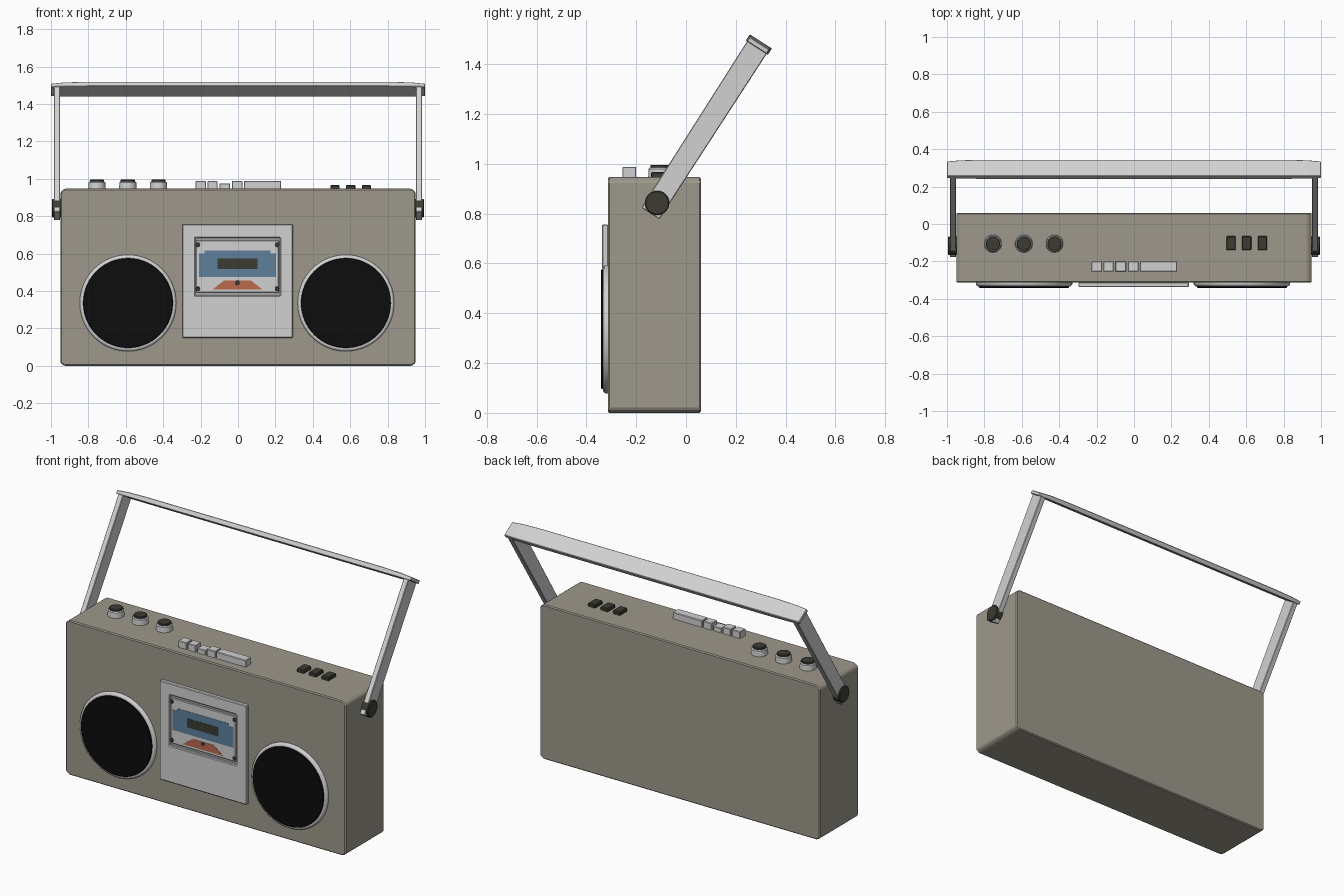
import bpy, bmesh, math
from mathutils import Matrix, Vector

if "Cube" in bpy.data.objects:
    bpy.data.objects.remove(bpy.data.objects["Cube"])


def mat(name, r, g, b):
    m = bpy.data.materials.new(name)
    m.diffuse_color = (r, g, b, 1)
    m.use_nodes = True
    m.node_tree.nodes["Principled BSDF"].inputs["Base Color"].default_value = m.diffuse_color
    return m


TAUPE = mat("taupe_casing", 0.34, 0.315, 0.26)
SILVER = mat("silver_plastic", 0.64, 0.64, 0.65)
GREY = mat("mid_grey", 0.36, 0.36, 0.37)
DARK = mat("charcoal", 0.045, 0.045, 0.034)
BLACK = mat("speaker_black", 0.004, 0.004, 0.004)
BLUE = mat("label_blue", 0.11, 0.22, 0.34)
ORANGE = mat("label_orange", 0.50, 0.14, 0.075)


def add(name, bm, material, bevel=0, segments=1, smooth=False):
    bmesh.ops.recalc_face_normals(bm, faces=bm.faces)
    me = bpy.data.meshes.new(name)
    bm.to_mesh(me)
    bm.free()
    ob = bpy.data.objects.new(name, me)
    bpy.context.collection.objects.link(ob)
    me.materials.append(material)
    if bevel:
        b = ob.modifiers.new("bevel", 'BEVEL')
        b.width, b.segments, b.limit_method = bevel, segments, 'ANGLE'
    if smooth:
        bpy.context.view_layer.objects.active = ob
        ob.select_set(True)
        bpy.ops.object.shade_smooth_by_angle(angle=math.radians(35))
        ob.select_set(False)
    return ob


def box(name, x, y, z, material, bevel=0):
    """Box given by its (low, high) ranges."""
    bm = bmesh.new()
    bmesh.ops.create_cube(bm, size=1)
    for v in bm.verts:
        v.co = [r[0] if c < 0 else r[1] for r, c in zip((x, y, z), v.co)]
    return add(name, bm, material, bevel)


def plate(name, points, y0, y1, material, bevel=0):
    """Outline in x, z extruded along y."""
    bm = bmesh.new()
    f = bm.faces.new([bm.verts.new((x, y0, z)) for x, z in points])
    ext = bmesh.ops.extrude_face_region(bm, geom=[f])["geom"]
    bmesh.ops.translate(bm, vec=(0, y1 - y0, 0),
                        verts=[v for v in ext if isinstance(v, bmesh.types.BMVert)])
    return add(name, bm, material, bevel)


def lathe(name, profile, centre, axis, material, steps=48):
    """Profile of (radius, height) spun round an axis."""
    bm = bmesh.new()
    vs = [bm.verts.new((r, 0, h)) for r, h in profile]
    es = [bm.edges.new(p) for p in zip(vs, vs[1:])]
    bmesh.ops.spin(bm, geom=vs + es, cent=(0, 0, 0), axis=(0, 0, 1),
                   angle=math.tau, steps=steps)
    bmesh.ops.remove_doubles(bm, verts=bm.verts, dist=1e-5)
    rot = Vector((0, 0, 1)).rotation_difference(Vector(axis)).to_matrix().to_4x4()
    bmesh.ops.transform(bm, matrix=Matrix.Translation(centre) @ rot, verts=bm.verts)
    return add(name, bm, material, smooth=True)


def disc(name, r, h, centre, axis, material, edge=0.004, steps=32):
    return lathe(name, [(0, 0), (r, 0), (r, h - edge), (r - edge, h), (0, h)],
                 centre, axis, material, steps)


# Casing with clipped corners
c, w, top = 0.022, 0.95, 0.947
plate("casing", [(-w + c, 0), (w - c, 0), (w, c * 0.7), (w, top - c * 0.8), (w - c, top),
                 (-w + c, top), (-w, top - c * 0.8), (-w, c * 0.7)],
      -0.314, 0.06, TAUPE, 0.006)

# Speakers
FRONT = (0, -1, 0)
for side, x in (("left", -0.588), ("right", 0.577)):
    lathe(side + "_speaker_ring",
          [(0.23, 0), (0.258, 0), (0.258, 0.010), (0.254, 0.017), (0.247, 0.021),
           (0.236, 0.021), (0.23, 0.018)], (x, -0.312, 0.336), FRONT, SILVER, 64)
    disc(side + "_speaker_grille", 0.24, 0.03, (x, -0.312, 0.336), FRONT, BLACK, 0.003, 64)

# Front panel with a recess for the cassette
panel = box("front_panel", (-0.297, 0.293), (-0.337, -0.312), (0.15, 0.757), SILVER)
cutter = box("recess_cutter", (-0.228, 0.226), (-0.40, -0.322), (0.374, 0.686), SILVER)
cutter.hide_render = True
cutter.hide_viewport = True
cut = panel.modifiers.new("recess", 'BOOLEAN')
cut.operation, cut.object, cut.solver = 'DIFFERENCE', cutter, 'EXACT'
edge = panel.modifiers.new("bevel", 'BEVEL')
edge.width, edge.segments, edge.limit_method = 0.004, 1, 'ANGLE'
box("recess_floor", (-0.227, 0.225), (-0.324, -0.321), (0.375, 0.685), GREY)

# Cassette with its labels and screws
box("cassette", (-0.224, 0.218), (-0.334, -0.323), (0.392, 0.670), SILVER, 0.003)
X0 = -0.003


def label(name, half, y, material):
    pts = [(X0 + x, z) for x, z in half] + [(X0 - x, z) for x, z in reversed(half)]
    plate(name, pts, -0.333, y, material)


label("cassette_label", [(0.206, 0.476), (0.206, 0.60), (0.177, 0.60), (0.177, 0.616)],
      -0.3355, BLUE)
label("cassette_window", [(0.107, 0.519), (0.107, 0.573)], -0.337, DARK)
label("cassette_lower_label", [(0.136, 0.407), (0.072, 0.456)], -0.3355, ORANGE)
for i, (x, z) in enumerate([(-0.212, 0.648), (0.212, 0.648), (-0.212, 0.412),
                            (0.212, 0.412), (0, 0.444)]):
    disc(f"cassette_screw_{i + 1}", 0.012, 0.005, (X0 + x, -0.333, z), FRONT, DARK, 0.001, 16)

# Rotary knobs
UP = (0, 0, 1)
for i, x in enumerate((-0.754, -0.589, -0.425)):
    lathe(f"knob_{i + 1}", [(0, 0), (0.047, 0), (0.045, 0.036), (0.040, 0.041), (0, 0.041)],
          (x, -0.105, 0.944), UP, SILVER, 32)
    disc(f"knob_cap_{i + 1}", 0.038, 0.012, (x, -0.105, 0.984), UP, DARK, 0.003)

# Cassette keys, the third one pressed
keys = [(-0.227, -0.171, 0.988), (-0.163, -0.109, 0.988), (-0.099, -0.043, 0.976),
        (-0.033, 0.024, 0.988), (0.031, 0.231, 0.988)]
for i, (a, b, z) in enumerate(keys):
    box(f"key_{i + 1}", (a, b), (-0.255, -0.200), (0.94, z), SILVER, 0.003)

# Switches
for i, x in enumerate((0.519, 0.602, 0.687)):
    box(f"switch_{i + 1}", (x - 0.025, x + 0.025), (-0.14, -0.065), (0.94, 0.967), DARK, 0.004)

# Handle, built upright and tilted about its pivot
PIVOT = Vector((0, -0.116, 0.843))
TILT = Matrix.Translation(PIVOT) @ Matrix.Rotation(math.radians(-32.7), 4, 'X')


def sections(name, rings, material, bevel):
    """Rings of four points joined into a closed bar."""
    bm = bmesh.new()
    rs = [[bm.verts.new(TILT @ Vector(p)) for p in ring] for ring in rings]
    for a, b in zip(rs, rs[1:]):
        for i in range(4):
            bm.faces.new((a[i], a[(i + 1) % 4], b[(i + 1) % 4], b[i]))
    bm.faces.new(rs[0])
    bm.faces.new(rs[-1])
    return add(name, bm, material, bevel)


bar = [(-1, 0.047, 0.762), (-0.93, 0.051, 0.768), (-0.8, 0.053, 0.771),
       (0.8, 0.053, 0.771), (0.93, 0.051, 0.768), (1, 0.047, 0.762)]
sections("handle_bar", [[(x, -h, 0.741), (x, h, 0.741), (x, h, z), (x, -h, z)]
                        for x, h, z in bar], SILVER, 0.003)
for side, s in (("left", -1), ("right", 1)):
    a, b = s * 0.951, s * 0.984
    sections(side + "_handle_arm",
             [[(a, -h, z), (b, -h, z), (b, h, z), (a, h, z)]
              for h, z in ((0.043, -0.05), (0.047, 0.744))], SILVER, 0.003)
    disc(side + "_handle_pivot", 0.049, 0.05, (s * 0.945, PIVOT.y, PIVOT.z),
         (s, 0, 0), DARK, 0.004)
